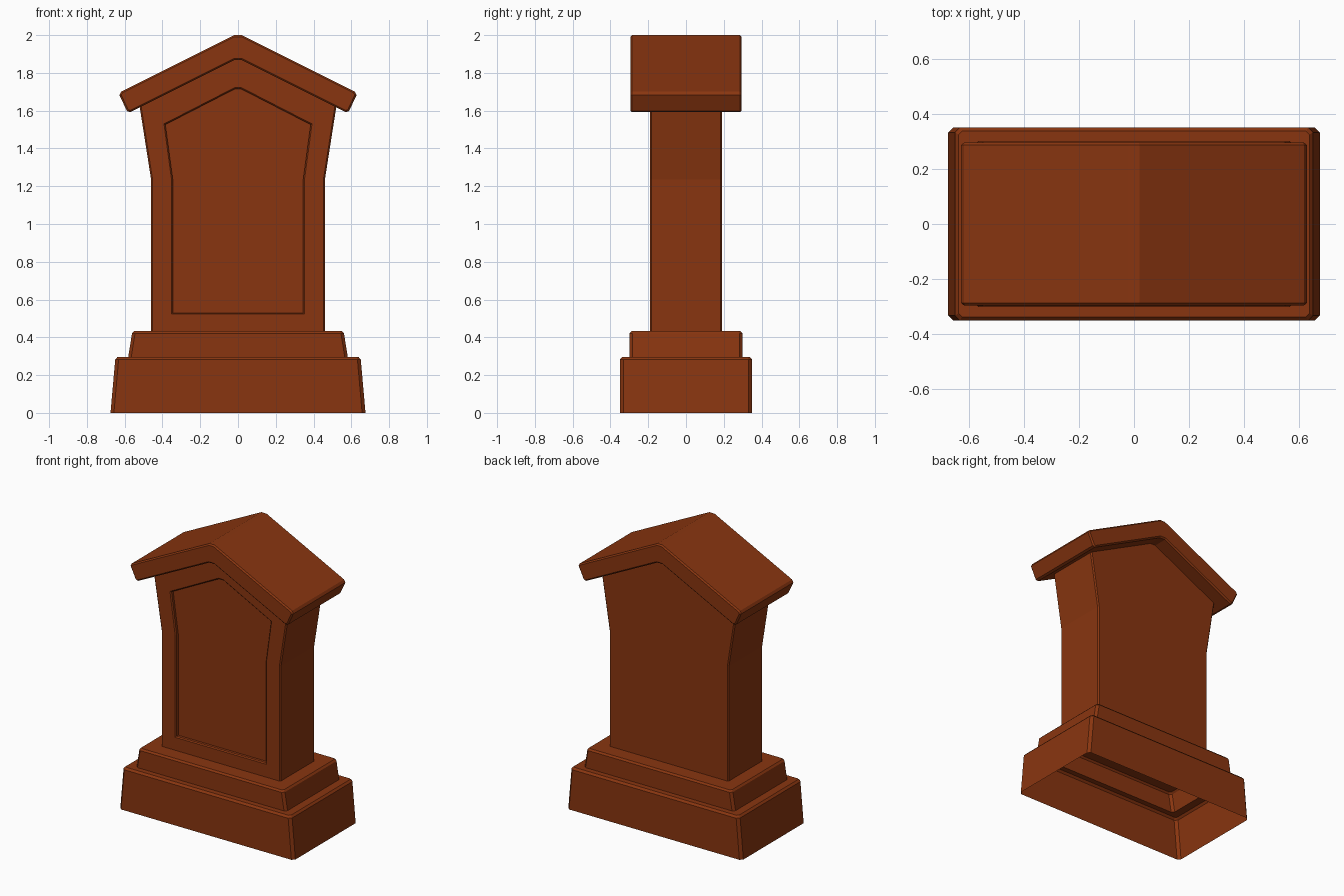
import bpy, bmesh
from mathutils import Vector

if "Cube" in bpy.data.objects:
    bpy.data.objects.remove(bpy.data.objects["Cube"])

mat = bpy.data.materials.new("rust_brown")
mat.diffuse_color = (0.25, 0.036, 0.005, 1)
mat.use_nodes = True
mat.node_tree.nodes["Principled BSDF"].inputs["Base Color"].default_value = mat.diffuse_color


def mirrored(half):
    """Close a right-hand half outline by mirroring it across x = 0."""
    return half + [(-x, z) for x, z in reversed(half)]


def inset(outline, d):
    """Shrink a clockwise outline by d with mitred corners."""
    pts = [Vector(p) for p in outline]
    out = []
    for i, p in enumerate(pts):
        a = (p - pts[i - 1]).normalized()
        b = (pts[(i + 1) % len(pts)] - p).normalized()
        na, nb = Vector((a.y, -a.x)), Vector((b.y, -b.x))
        out.append(tuple(p + (na + nb) * d / (1 + na.dot(nb))))
    return out


def loft(name, rings, caps=True, open_below=None):
    """Skin a stack of rings, optionally leaving the underside open."""
    bm = bmesh.new()
    loops = [[bm.verts.new(p) for p in r] for r in rings]
    n = len(loops[0])
    for a, b in zip(loops, loops[1:]):
        for i in range(n):
            j = (i + 1) % n
            bm.faces.new((a[i], a[j], b[j], b[i]))
    if caps:
        bm.faces.new(loops[0])
        bm.faces.new(loops[-1])
    bmesh.ops.recalc_face_normals(bm, faces=bm.faces)
    if open_below is not None:
        low = [f for f in bm.faces if all(v.co.z < open_below for v in f.verts)]
        bmesh.ops.delete(bm, geom=low, context='FACES')
    me = bpy.data.meshes.new(name)
    bm.to_mesh(me)
    bm.free()
    me.materials.append(mat)
    ob = bpy.data.objects.new(name, me)
    bpy.context.collection.objects.link(ob)
    return ob


def at_y(outline, y):
    return [(x, y, z) for x, z in outline]


def footprint(x, y, z, c):
    """Rectangle with chamfered corners at height z."""
    q = [(x, y - c), (x - c, y)]
    q += [(-a, b) for a, b in reversed(q)]
    q += [(-a, -b) for a, b in q]
    return [(a, b, z) for a, b in q]


# Stepped plinth: one hollow shell, open underneath
loft("stepped_base", [footprint(*r) for r in (
    (0.675, 0.35, 0, 0.018), (0.65, 0.35, 0.283, 0.018),
    (0.637, 0.337, 0.297, 0.012), (0.581, 0.30, 0.297, 0.016),
    (0.561, 0.30, 0.421, 0.016), (0.55, 0.289, 0.433, 0.012),
    (0.46, 0.19, 0.433, 0.01))], caps=False)

# Flared slab with a sunken front panel
slab = mirrored([(0.02, 1.88), (0.522, 1.63), (0.46, 1.235), (0.46, 0.43)])
panel = mirrored([(0.018, 1.722), (0.392, 1.53), (0.352, 1.235), (0.352, 0.523)])
slab_in, panel_in = inset(slab, 0.008), inset(panel, 0.007)
slab_in[3:5] = [(slab_in[3][0], 0.43), (slab_in[4][0], 0.43)]
loft("slab", [
    at_y(slab_in, 0.19), at_y(slab, 0.182), at_y(slab, -0.182),
    at_y(slab_in, -0.19), at_y(panel, -0.19), at_y(panel_in, -0.183),
    at_y(panel_in, -0.165)], open_below=0.44)

# Gabled cap with softened edges
roof = mirrored([(0.02, 2.0), (0.618, 1.701), (0.628, 1.683),
                 (0.588, 1.598), (0.57, 1.592), (0.02, 1.867)])
roof_in = inset(roof, 0.009)
loft("gabled_roof", [at_y(roof_in, 0.295), at_y(roof, 0.286),
                     at_y(roof, -0.286), at_y(roof_in, -0.295)])
